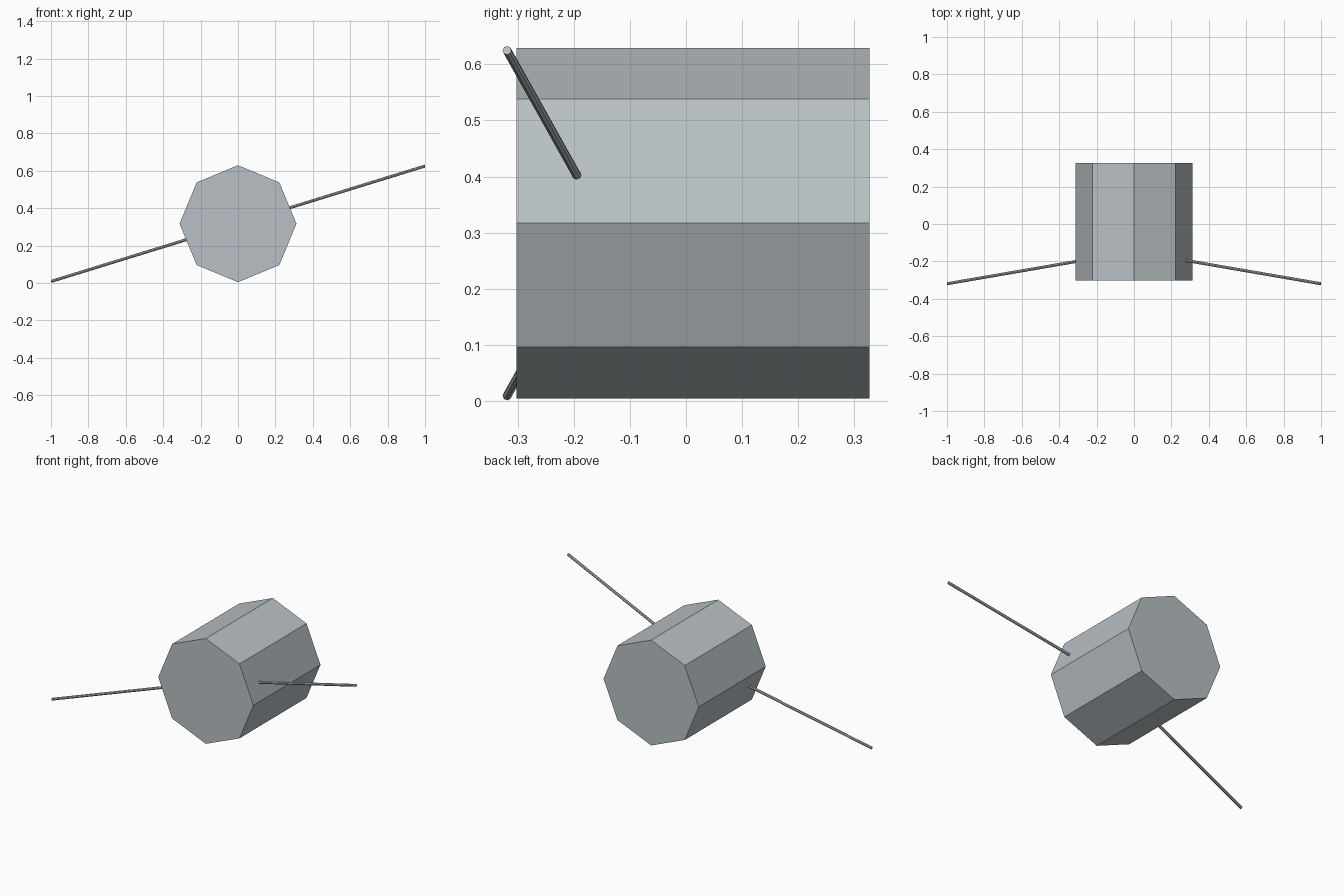
import bpy
import math
from mathutils import Vector

cube = bpy.data.objects.get("Cube")
if cube:
    bpy.data.objects.remove(cube, do_unlink=True)

# Single light grey metal
grey = bpy.data.materials.new("light grey metal")
grey.use_nodes = True
colour = (0.48, 0.53, 0.55, 1)
grey.diffuse_color = colour
grey.node_tree.nodes["Principled BSDF"].inputs["Base Color"].default_value = colour


def prism(name, start, end, radius, sides=8):
    """Flat-sided, capped cylinder between two points."""
    start, end = Vector(start), Vector(end)
    axis = end - start
    bpy.ops.mesh.primitive_cylinder_add(
        vertices=sides, radius=radius, depth=axis.length,
        location=(start + end) / 2,
        rotation=axis.to_track_quat('Z', 'Y').to_euler())
    obj = bpy.context.object
    obj.name = name
    obj.data.materials.append(grey)
    return obj


CENTRE_Z = 0.317

# Eight-sided drum lying front to back, with corners at top, bottom and sides
prism("body", (0, -0.302, CENTRE_Z), (0, 0.327, CENTRE_Z), 0.3125)

# Thin antennas leave the drum's axis, one rising and one falling, both swept forward
for name, side in (("left_antenna", 1), ("right_antenna", -1)):
    prism(name, (0, -0.147, CENTRE_Z),
          (side * 0.998, -0.319, CENTRE_Z + side * 0.308), 0.008)
